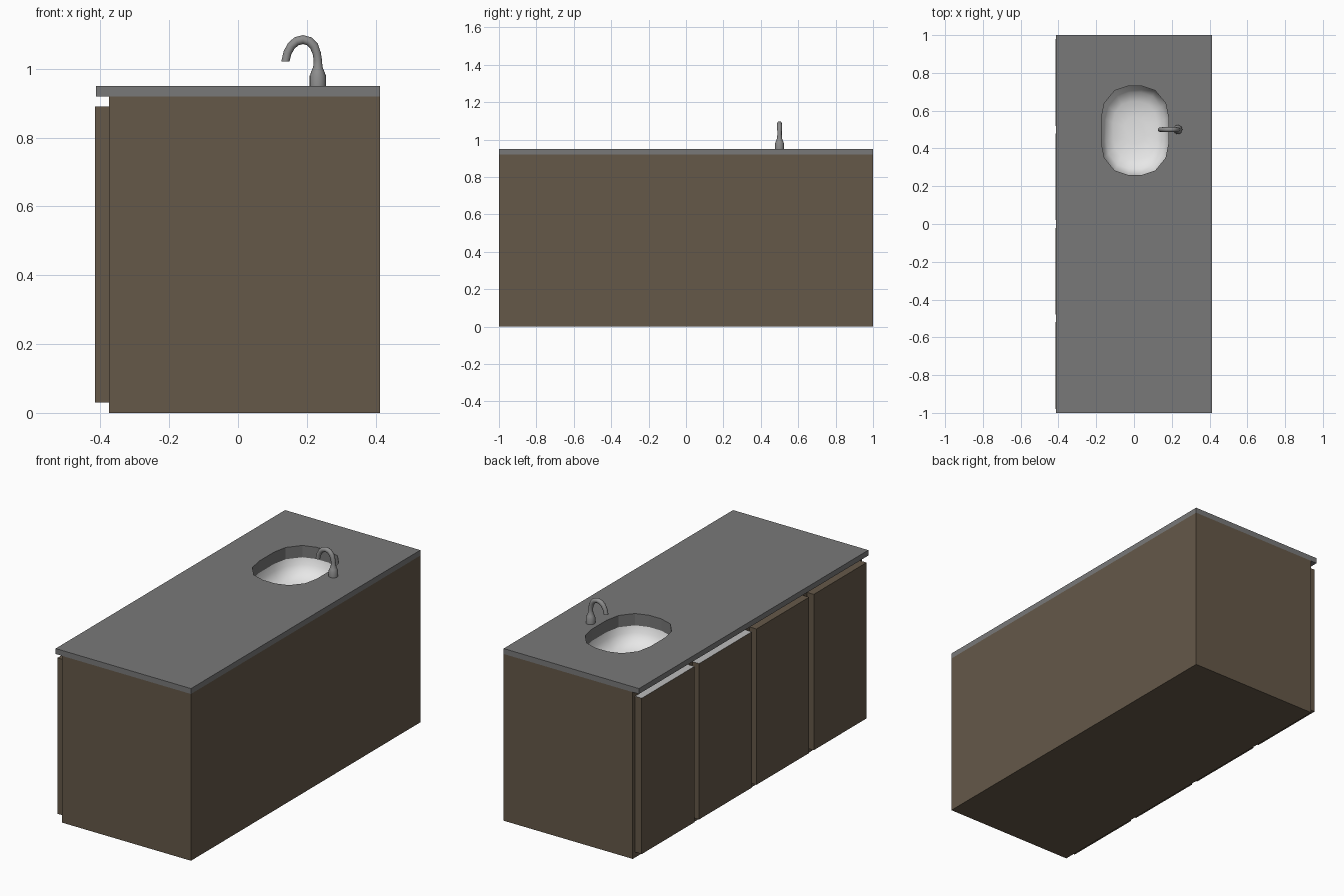
import bpy, bmesh, math
from mathutils import Vector

if "Cube" in bpy.data.objects:
    bpy.data.objects.remove(bpy.data.objects["Cube"])


def material(name, rgb):
    m = bpy.data.materials.new(name)
    m.diffuse_color = (*rgb, 1)
    m.use_nodes = True
    m.node_tree.nodes["Principled BSDF"].inputs["Base Color"].default_value = m.diffuse_color
    return m


WOOD = material("brown_wood", (0.130, 0.098, 0.066))
STONE = material("grey_stone", (0.19, 0.19, 0.19))
METAL = material("tap_metal", (0.27, 0.27, 0.27))
WHITE = material("white_ceramic", (0.80, 0.80, 0.80))
PALE = material("pale_edge", (0.50, 0.50, 0.50))


def finish(bm, name, *mats, smooth=False):
    me = bpy.data.meshes.new(name)
    bm.to_mesh(me)
    bm.free()
    ob = bpy.data.objects.new(name, me)
    bpy.context.collection.objects.link(ob)
    for m in mats:
        me.materials.append(m)
    if smooth:
        bpy.ops.object.select_all(action='DESELECT')
        ob.select_set(True)
        bpy.context.view_layer.objects.active = ob
        bpy.ops.object.shade_smooth_by_angle(angle=math.radians(50))
    return ob


def box(lo, hi):
    bm = bmesh.new()
    bmesh.ops.create_cube(bm, size=1)
    for v in bm.verts:
        v.co = [(a + b) / 2 + c * (b - a) for a, b, c in zip(lo, hi, v.co)]
    return bm


def top_faces(bm):
    return [f for f in bm.faces if f.normal.z > 0.9]


def loft(bm, rings, cap_start=False, cap_end=False):
    rows = [[bm.verts.new(p) for p in r] for r in rings]
    n = len(rows[0])
    for a, b in zip(rows, rows[1:]):
        for i in range(n):
            bm.faces.new((a[i], a[(i + 1) % n], b[(i + 1) % n], b[i]))
    if cap_start:
        bm.faces.new(rows[0][::-1])
    if cap_end:
        bm.faces.new(rows[-1])


# Sixteen-sided rounded sink outline, mirrored from one quadrant
QUAD = [(0.178, 0.065), (0.162, 0.145), (0.107, 0.212), (0.037, 0.235)]
OUTLINE = (QUAD + [(-x, y) for x, y in QUAD[::-1]]
           + [(-x, -y) for x, y in QUAD] + [(x, -y) for x, y in QUAD[::-1]])


def sink_ring(scale, z):
    return [Vector((0.005 + x * scale, 0.495 + y * scale, z)) for x, y in OUTLINE]


# Cabinet body, open under the counter to hold the basin
bm = box((-0.375, -1, 0), (0.413, 1, 0.92))
bm.normal_update()
bmesh.ops.delete(bm, geom=top_faces(bm), context='FACES_ONLY')
finish(bm, "cabinet_body", WOOD)

# Four doors; the two on the sink side have pale top edges
for i in range(4):
    y0 = -1 + 0.5 * i + 0.02
    bm = box((-0.416, y0, 0.03), (-0.375, y0 + 0.46, 0.89))
    bm.normal_update()
    if i >= 2:
        for f in top_faces(bm):
            f.material_index = 1
    finish(bm, f"door_{i + 1}", WOOD, PALE)

# Countertop slab with the sink opening
bm = bmesh.new()
corners = [Vector((x, y, 0.95)) for x, y in
           [(-0.413, -1), (0.413, -1), (0.413, 1), (-0.413, 1)]]
for loop in (corners, sink_ring(1, 0.95)):
    vs = [bm.verts.new(p) for p in loop]
    for a, b in zip(vs, vs[1:] + vs[:1]):
        bm.edges.new((a, b))
bmesh.ops.triangle_fill(bm, use_beauty=True, edges=bm.edges[:], normal=(0, 0, 1))
ext = bmesh.ops.extrude_face_region(bm, geom=bm.faces[:], use_keep_orig=True)
for v in ext["geom"]:
    if isinstance(v, bmesh.types.BMVert):
        v.co.z = 0.92
bmesh.ops.recalc_face_normals(bm, faces=bm.faces[:])
bmesh.ops.dissolve_limit(bm, angle_limit=0.01, verts=bm.verts[:], edges=bm.edges[:])
finish(bm, "countertop", STONE)

# Stone collar below the opening
bm = bmesh.new()
loft(bm, [sink_ring(1, 0.885), sink_ring(1, 0.92)])
bmesh.ops.reverse_faces(bm, faces=bm.faces[:])
finish(bm, "sink_collar", STONE)

# Ceramic basin, facing inward
bm = bmesh.new()
loft(bm, [sink_ring(s, z) for s, z in
          [(1, 0.885), (0.96, 0.85), (0.86, 0.815), (0.65, 0.79), (0.3, 0.78)]],
     cap_end=True)
finish(bm, "sink_basin", WHITE, smooth=True)

# Tap: flared base and curved spout swept along one path (x, z, radius)
PATH = [(0.232, 0.95, 0.024), (0.232, 0.979, 0.024), (0.232, 0.992, 0.019),
        (0.232, 1.006, 0.0135), (0.232, 1.025, 0.012), (0.229, 1.045, 0.012),
        (0.221, 1.066, 0.013), (0.207, 1.080, 0.013), (0.189, 1.085, 0.013),
        (0.170, 1.080, 0.013), (0.155, 1.067, 0.0125), (0.144, 1.047, 0.012),
        (0.138, 1.022, 0.012)]
rings = []
for i, (x, z, r) in enumerate(PATH):
    a, b = PATH[max(i - 1, 0)], PATH[min(i + 1, len(PATH) - 1)]
    t = Vector((b[0] - a[0], 0, b[1] - a[1])).normalized()
    if i == len(PATH) - 1:
        t = Vector((0, 0, -1))  # level outlet
    side, up = Vector((t.z, 0, -t.x)), Vector((0, 1, 0))
    rings.append([Vector((x, 0.5, z)) + r * (side * math.cos(k * math.pi / 8)
                  + up * math.sin(k * math.pi / 8)) for k in range(16)])
bm = bmesh.new()
loft(bm, rings, cap_start=True, cap_end=True)
bmesh.ops.recalc_face_normals(bm, faces=bm.faces[:])
finish(bm, "tap", METAL, smooth=True)
